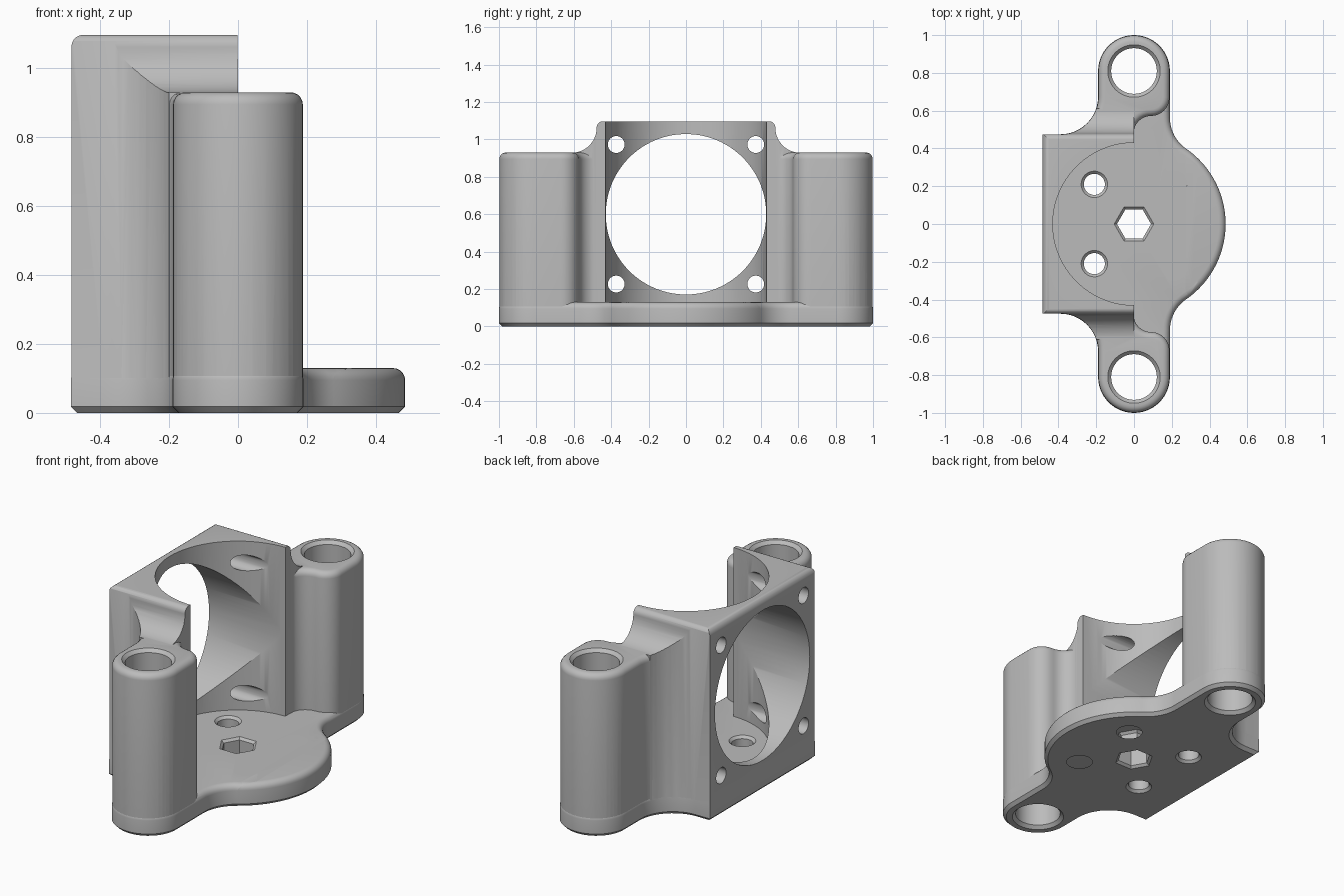
import bpy
import bmesh
from math import cos, sin, radians, pi
from mathutils import Vector

cube = bpy.data.objects.get("Cube")
if cube:
    bpy.data.objects.remove(cube)

grey = bpy.data.materials.new("plain grey")
grey.use_nodes = True
COLOUR = (0.5, 0.5, 0.5, 1)
grey.diffuse_color = COLOUR
grey.node_tree.nodes["Principled BSDF"].inputs["Base Color"].default_value = COLOUR


def arc(cx, cy, r, start, end, n=12):
    angles = [radians(start + (end - start) * i / n) for i in range(n + 1)]
    return [(cx + r * cos(a), cy + r * sin(a)) for a in angles]


def circle(cx, cy, r, n=48):
    return arc(cx, cy, r, 0, 360, n)[:-1]


def rectangle(x0, x1, y):
    return [(x0, -y), (x1, -y), (x1, y), (x0, y)]


def clean(points):
    out = []
    for p in map(Vector, points):
        if not out or (p - out[-1]).length > 1e-4:
            out.append(p)
    if (out[0] - out[-1]).length < 1e-4:
        out.pop()
    return out


def mirrored(half):
    """Close a half outline by mirroring it across y = 0."""
    return half + [(x, -y) for x, y in reversed(half)]


def flipped(profile):
    """Mirror a side profile to the other side, keeping its direction."""
    return [(-y, z) for y, z in reversed(profile)]


def inset(points, d):
    out = []
    for i, p in enumerate(points):
        a = (p - points[i - 1]).normalized()
        b = (points[(i + 1) % len(points)] - p).normalized()
        n1, n2 = Vector((-a.y, a.x)), Vector((-b.y, b.x))
        out.append(p + (n1 + n2) * (d / (1 + n1.dot(n2))))
    return out


def loft(name, outline, rings, along_x=False):
    """Stack (inset, height) copies of an outline into a closed solid."""
    points = clean(outline)
    bm = bmesh.new()
    layers = []
    for d, h in rings:
        ring = inset(points, d)
        layers.append([bm.verts.new((h, p.x, p.y) if along_x else (p.x, p.y, h))
                       for p in ring])
    n = len(points)
    for low, high in zip(layers, layers[1:]):
        for i in range(n):
            j = (i + 1) % n
            bm.faces.new((low[i], low[j], high[j], high[i]))
    bm.faces.new(layers[0][::-1])
    bm.faces.new(layers[-1])
    bmesh.ops.recalc_face_normals(bm, faces=bm.faces)
    mesh = bpy.data.meshes.new(name)
    bm.to_mesh(mesh)
    bm.free()
    mesh.materials.append(grey)
    obj = bpy.data.objects.new(name, mesh)
    bpy.context.collection.objects.link(obj)
    return obj


def combine(target, tool, operation):
    mod = target.modifiers.new("combine", 'BOOLEAN')
    mod.operation, mod.solver, mod.object = operation, 'EXACT', tool
    graph = bpy.context.evaluated_depsgraph_get()
    mesh = bpy.data.meshes.new_from_object(target.evaluated_get(graph))
    target.modifiers.clear()
    target.data = mesh
    bpy.data.objects.remove(tool)


def rounded_top(r, z, gap=0, n=5):
    return [(gap + r - r * cos(a), z - r + r * sin(a))
            for a in (pi / 2 * i / n for i in range(n + 1))]


def hole(outline, c, z0, z1):
    """Cut a vertical hole with chamfered mouths."""
    rings = [(-2 * c, z0 - c), (0, z0 + c), (0, z1 - c), (-2 * c, z1 + c)]
    combine(body, loft("hole_cutter", outline, rings), 'DIFFERENCE')


FLOOR, POST_TOP, BLOCK_TOP = 0.13, 0.93, 1.097
SIDE, BACK, POST_Y, POST_R, BORE = 0.475, -0.485, 0.81, 0.19, 0.43

# Shared outline: round post end, concave flank, flat back corner
post_and_flank = (arc(0, POST_Y, POST_R, 0, 180, 28)
                  + arc(-0.39, SIDE + 0.2, 0.2, 0, -90)
                  + [(BACK, SIDE)])

# Base plate: front disc flowing into the posts
base_outline = mirrored(arc(0, 0, 0.485, 0, 55.3, 20)
                        + arc(0.39, 0.563, 0.2, 235.3, 180)
                        + post_and_flank)
body = loft("motor_bracket", base_outline,
            [(0.018, 0), (0, 0.018)] + rounded_top(0.035, FLOOR))

# Posts with webs to the block (tiny gaps keep the joined faces apart)
upper_outline = mirrored(arc(0.09, 0.48, 0.09, 180, 90, 8)
                         + arc(0.09, 0.67, 0.1, -90, 0, 8)
                         + post_and_flank)
upper = loft("posts", upper_outline,
             [(0.002, 0.06)] + rounded_top(0.035, POST_TOP, 0.002))

# Block: side profile blending down to the posts, flat sharp front
half_profile = ([(0.611, 0.07)] + arc(0.611, 1.062, 0.133, 270, 180)
                + arc(0.443, 1.063, 0.035, 0, 90, 6))
block = loft("block", half_profile + flipped(half_profile),
             [(0, -0.6), (0, 0)], True)
combine(block, loft("plan_limit", upper_outline, [(0.001, 0.03), (0.001, 1.3)]),
        'INTERSECT')
combine(block, loft("top_limit", rectangle(BACK + 0.0015, 0.3, 0.8),
                    [(0, 0.02)] + rounded_top(0.035, BLOCK_TOP)), 'INTERSECT')
combine(upper, block, 'UNION')

# Blends from the floor up to the post walls
floor_profile = ([(0.33, 0.08), (0.6, 0.08), (0.6, 0.27)]
                 + arc(0.33, 0.459, 0.33, -35, -90, 14))
for profile in (floor_profile, flipped(floor_profile)):
    blend = loft("blend", profile, [(0, -0.04), (0, 0.45)], True)
    combine(blend, loft("blend_limit", base_outline, [(0.003, 0.03), (0.003, 0.6)]),
            'INTERSECT')
    combine(upper, blend, 'UNION')

# Round pocket from above and round window through the back
combine(upper, loft("pocket_cutter", circle(0, 0, BORE, 96),
                    [(0, 0.1), (0, 1.4)]), 'DIFFERENCE')
combine(upper, loft("window_cutter", circle(0, 0.6, BORE - 0.001, 90),
                    [(0, -0.7), (0, 0.1)], True), 'DIFFERENCE')

# Screw holes through the back
for sy in (1, -1):
    for sz in (1, -1):
        screw = circle(sy * 0.373, 0.6 + sz * 0.373, 0.045, 32)
        combine(upper, loft("screw_cutter", screw, [(0, -0.7), (0, 0.05)], True),
                'DIFFERENCE')
combine(body, upper, 'UNION')

# Post bores, floor screw holes and hexagonal centre hole
for sy in (1, -1):
    hole(circle(0, sy * POST_Y, 0.121), 0.018, 0, POST_TOP)
    for sx in (1, -1):
        hole(circle(sx * 0.21, sy * 0.21, 0.056, 32), 0.014, 0, FLOOR)
hole(circle(0, 0, 0.09, 6), 0.013, 0, FLOOR)

bpy.ops.object.select_all(action='DESELECT')
body.select_set(True)
bpy.context.view_layer.objects.active = body
bpy.ops.object.shade_smooth_by_angle(angle=radians(25))
